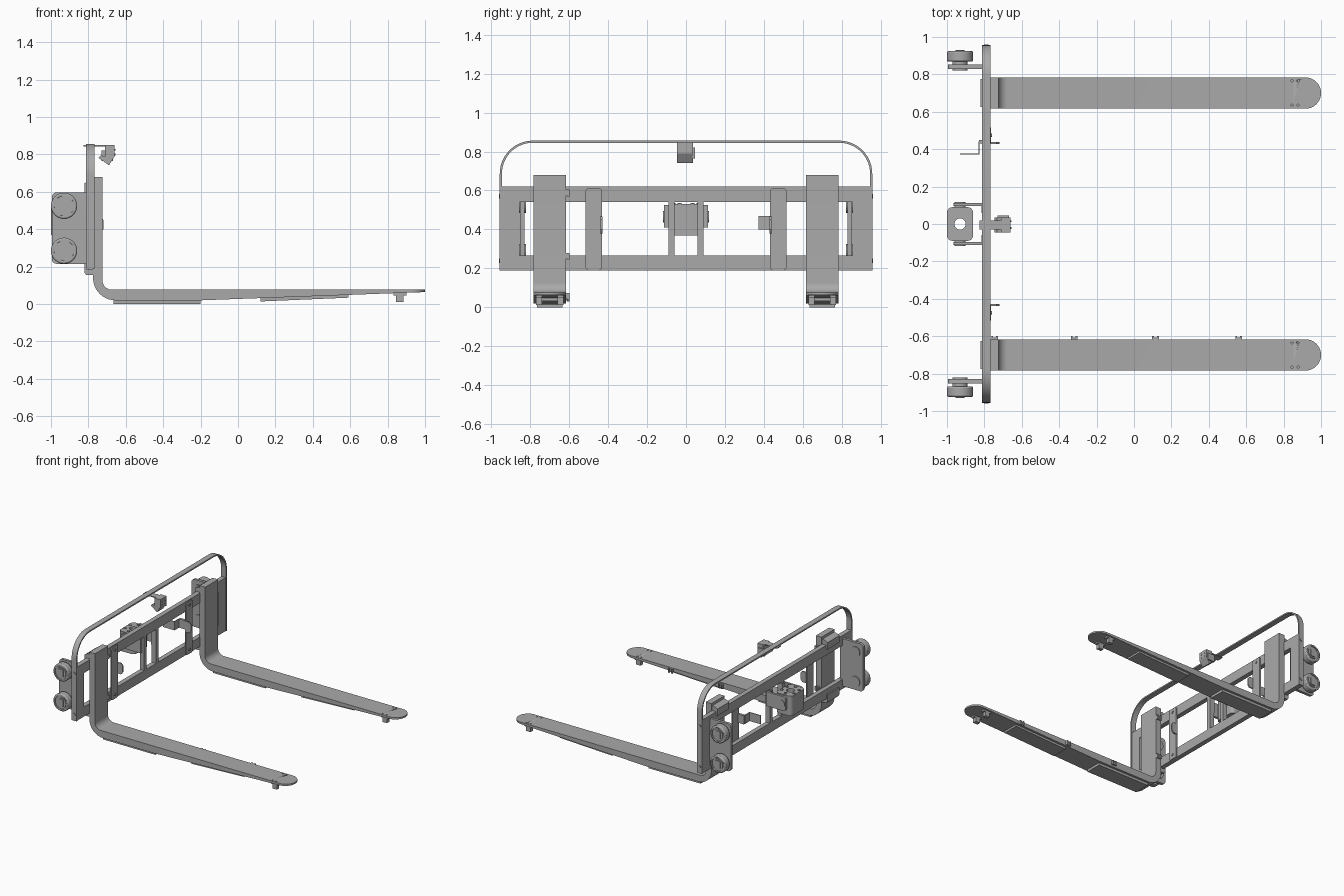
import bpy, bmesh
from math import pi, cos, sin

old = bpy.data.objects.get("Cube")
if old:
    bpy.data.objects.remove(old, do_unlink=True)

steel = bpy.data.materials.new("grey steel")
steel.use_nodes = True
GREY = (0.4, 0.4, 0.4, 1)
steel.diffuse_color = GREY
steel.node_tree.nodes["Principled BSDF"].inputs["Base Color"].default_value = GREY


def prism(name, pts, axis, lo, hi):
    """Extrude a 2D outline along one axis."""
    lo, hi = min(lo, hi), max(lo, hi)
    place = {"x": lambda a, b, d: (d, a, b),
             "y": lambda a, b, d: (a, d, b),
             "z": lambda a, b, d: (a, b, d)}[axis]
    bm = bmesh.new()
    ends = [[bm.verts.new(place(a, b, d)) for a, b in pts] for d in (lo, hi)]
    for ring in ends:
        bm.faces.new(ring)
    n = len(pts)
    for i in range(n):
        j = (i + 1) % n
        bm.faces.new((ends[0][i], ends[0][j], ends[1][j], ends[1][i]))
    bmesh.ops.recalc_face_normals(bm, faces=bm.faces)
    mesh = bpy.data.meshes.new(name)
    bm.to_mesh(mesh)
    bm.free()
    obj = bpy.data.objects.new(name, mesh)
    bpy.context.collection.objects.link(obj)
    mesh.materials.append(steel)
    smooth(obj)
    return obj


def smooth(obj):
    bpy.ops.object.select_all(action="DESELECT")
    obj.select_set(True)
    bpy.context.view_layer.objects.active = obj
    bpy.ops.object.shade_smooth_by_angle(angle=pi / 6)


def arc(cx, cy, r, a0, a1, n=10):
    return [(cx + r * cos(a0 + (a1 - a0) * i / n), cy + r * sin(a0 + (a1 - a0) * i / n))
            for i in range(n + 1)]


def circle(cx, cy, r, n=32):
    return arc(cx, cy, r, 0, 2 * pi, n)[:-1]


def rect(a0, a1, b0, b1, r=0):
    a0, a1 = min(a0, a1), max(a0, a1)
    if not r:
        return [(a0, b0), (a1, b0), (a1, b1), (a0, b1)]
    corners = [(a1 - r, b1 - r), (a0 + r, b1 - r), (a0 + r, b0 + r), (a1 - r, b0 + r)]
    return [p for k, c in enumerate(corners) for p in arc(*c, r, k * pi / 2, (k + 1) * pi / 2, 6)]


def box(name, x, y, z):
    return prism(name, rect(*x, *z), "y", *y)


def boolean(obj, cutter, kind):
    mod = obj.modifiers.new("cut", "BOOLEAN")
    mod.object, mod.operation, mod.solver = cutter, kind, "EXACT"
    smooth(obj)
    for m in [m.name for m in obj.modifiers]:
        bpy.ops.object.modifier_apply(modifier=m)
    bpy.data.objects.remove(cutter, do_unlink=True)


# carriage frame
FX = (-0.81, -0.772)
box("bottom_beam", FX, (-0.95, 0.95), (0.19, 0.267))
box("top_beam", FX, (-0.95, 0.95), (0.54, 0.62))

# rounded guard band around the frame
def band(w, top, r):
    return ([(w, 0.19)] + arc(w - r, top - r, r, 0, pi / 2, 14)
            + arc(r - w, top - r, r, pi / 2, pi, 14) + [(-w, 0.19)])
prism("guard_band", band(0.956, 0.856, 0.17) + band(0.945, 0.845, 0.159)[::-1], "x", -0.812, -0.768)

# fork side profile
fork_profile = ([(-0.775, 0.68), (-0.775, 0.14)]
                + arc(-0.655, 0.14, 0.12, pi, 1.5 * pi)
                + [(-0.2, 0.02), (1, 0.064), (1, 0.077), (-0.675, 0.077)]
                + arc(-0.675, 0.127, 0.05, 1.5 * pi, pi) + [(-0.725, 0.68)])

for s, side in ((1, "left"), (-1, "right")):
    yc = 0.7 * s

    # fork with a round tip and drilled holes
    fork = prism("fork_" + side, fork_profile, "y", yc - 0.083, yc + 0.083)
    plan = [(-1, yc - 0.084)] + arc(0.916, yc, 0.084, -pi / 2, pi / 2, 20) + [(-1, yc + 0.084)]
    boolean(fork, prism("tip_cutter", plan, "z", -1, 1), "INTERSECT")
    for e in (-1, 1):
        for x in (0.845, 0.878):
            boolean(fork, prism("hole_cutter", circle(x, yc + 0.065 * e, 0.006, 12), "z", 0, 1),
                    "DIFFERENCE")
        # small feet under the tip
        y = yc + e * 0.055
        box("tip_foot_" + side, (0.845, 0.885), (y - 0.015, y + 0.015), (0.012, 0.062))
        box("tip_foot_flange_" + side, (0.832, 0.9), (y - 0.015, y + 0.015), (0.047, 0.064))

    # wear strips under the blade
    prism("rear_wear_strip_" + side, rect(-0.665, -0.2, 0, 0.021), "y", yc - 0.065, yc + 0.065)
    prism("front_wear_strip_" + side, [(0.12, 0.014), (0.59, 0.034), (0.59, 0.05), (0.12, 0.033)],
          "y", yc - 0.065, yc + 0.065)

    # hooks holding the fork on the beams
    prism("upper_hook_" + side, [(-0.77, 0.55), (-0.77, 0.66), (-0.795, 0.66), (-0.822, 0.645),
                                 (-0.822, 0.59), (-0.81, 0.59), (-0.81, 0.622), (-0.774, 0.622)],
          "y", yc - 0.075, yc + 0.075)
    prism("lower_hook_" + side, [(-0.77, 0.26), (-0.77, 0.155), (-0.812, 0.155), (-0.822, 0.17),
                                 (-0.822, 0.225), (-0.811, 0.225), (-0.811, 0.188), (-0.774, 0.188)],
          "y", yc - 0.075, yc + 0.075)

    # frame end panel and its side bolts
    box("end_panel_" + side, FX, (s * 0.855, s * 0.95), (0.19, 0.62))
    for z in (0.24, 0.57):
        prism("side_bolt_" + side, circle(-0.79, z, 0.012, 16), "y", s * 0.95, s * 0.961)

    # roller plate with two rollers
    prism("roller_plate_" + side, rect(-0.995, -0.79, 0.215, 0.597, 0.025), "y", s * 0.83, s * 0.852)
    for z in (0.285, 0.525):
        prism("roller_axle_" + side, circle(-0.93, z, 0.04), "y", s * 0.822, s * 0.89)
        roller = prism("roller_" + side, circle(-0.93, z, 0.07, 40), "y", s * 0.868, s * 0.924)
        bevel = roller.modifiers.new("edge", "BEVEL")
        bevel.width, bevel.segments, bevel.limit_method = 0.008, 2, "ANGLE"
        ring = prism("groove_cutter", circle(-0.93, z, 0.053, 40), "y", s * 0.918, s * 0.94)
        boolean(roller, ring, "DIFFERENCE")
        prism("roller_cap_" + side, circle(-0.93, z, 0.044), "y", s * 0.91, s * 0.924)
        prism("roller_hub_" + side, rect(-0.954, -0.906, z - 0.032, z + 0.032, 0.012),
              "y", s * 0.92, s * 0.93)

    # bolted upright strap with a small tab
    prism("upright_strap_" + side, rect(s * 0.432, s * 0.515, 0.19, 0.612, 0.015), "x", -0.776, -0.764)
    for z in (0.225, 0.583):
        prism("strap_bolt_" + side, circle(s * 0.474, z, 0.01, 16), "x", -0.766, -0.758)
    prism("strap_tab_" + side, [(-0.77, 0.38), (-0.735, 0.38), (-0.72, 0.4), (-0.72, 0.45),
                                (-0.735, 0.467), (-0.77, 0.467)], "y", s * 0.428, s * 0.438)

    # struts and arms carrying the centre drive
    box("centre_strut_" + side, FX, (s * 0.06, s * 0.09), (0.26, 0.545))
    prism("drive_arm_" + side, rect(-0.965, -0.8, 0.41, 0.525, 0.02), "y", s * 0.095, s * 0.112)
    box("drive_arm_foot_" + side, (-0.815, -0.79), (s * 0.06, s * 0.112), (0.41, 0.525))
    prism("drive_pivot_" + side, circle(-0.93, 0.465, 0.03, 24), "y", s * 0.08, s * 0.118)

# centre drive block with bore and bolt circle
drive = prism("drive_block", rect(-1, -0.86, -0.09, 0.09, 0.03), "z", 0.37, 0.53)
boolean(drive, prism("bore_cutter", circle(-0.93, 0, 0.03), "z", 0.3, 0.6), "DIFFERENCE")
for k in range(6):
    a = pi / 6 + k * pi / 3
    prism("drive_bolt", circle(-0.93 + 0.062 * cos(a), 0.066 * sin(a), 0.011, 12), "z", 0.52, 0.537)

# thin bracket behind the left strap
box("rear_bracket_plate", (-0.832, -0.826), (0.375, 0.44), (0.4, 0.47))
box("rear_bracket_fin", (-0.93, -0.826), (0.372, 0.378), (0.4, 0.47))
box("rear_bracket_web", (-0.83, -0.775), (0.43, 0.45), (0.4, 0.47))

# sensor head hanging from the guard
box("sensor_mount", (-0.825, -0.7), (-0.03, 0.02), (0.843, 0.85))
prism("sensor_shell", [(-0.712, 0.85), (-0.66, 0.85), (-0.66, 0.79), (-0.69, 0.742), (-0.746, 0.782),
                       (-0.732, 0.795), (-0.712, 0.79)], "y", -0.045, 0.035)
box("sensor_side_plate", (-0.73, -0.668), (0.034, 0.045), (0.765, 0.82))
for y in (-0.022, 0.015):
    for z in (0.8, 0.825):
        prism("sensor_screw", circle(y, z, 0.005, 10), "x", -0.662, -0.656)

# cable lugs along the inner side of the right fork
for x, z in ((-0.745, 0.59), (-0.745, 0.265), (-0.32, 0.05), (0.115, 0.055), (0.56, 0.06)):
    box("cable_lug", (x - 0.018, x + 0.018), (-0.62, -0.607), (z - 0.015, z + 0.015))
    for e in (-1, 1):
        box("cable_lug_ear", (x + e * 0.013 - 0.005, x + e * 0.013 + 0.005), (-0.61, -0.598),
            (z - 0.02, z + 0.015))
